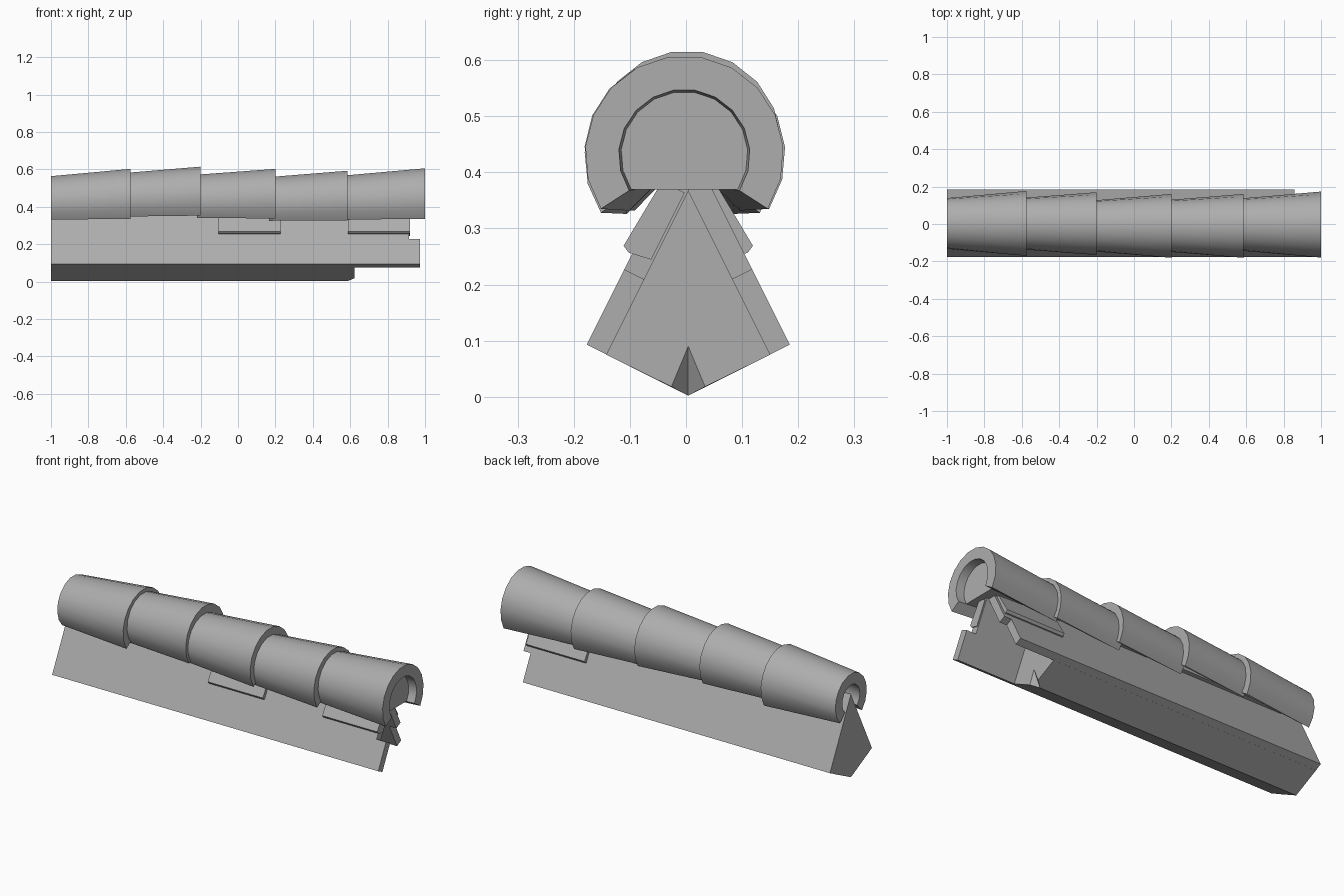
import bpy, bmesh, math

if "Cube" in bpy.data.objects:
    bpy.data.objects.remove(bpy.data.objects["Cube"])

clay = bpy.data.materials.new("grey_clay")
clay.use_nodes = True
grey = (0.42, 0.42, 0.42, 1)
clay.diffuse_color = grey
clay.node_tree.nodes["Principled BSDF"].inputs["Base Color"].default_value = grey

MID_Y = 0.004      # ridge line
SEGMENTS = 13      # facets round each ridge tile


def make(name, verts, faces, smooth=False):
    mesh = bpy.data.meshes.new(name)
    mesh.from_pydata(verts, [], faces)
    bm = bmesh.new()
    bm.from_mesh(mesh)
    bmesh.ops.recalc_face_normals(bm, faces=bm.faces)
    bm.to_mesh(mesh)
    bm.free()
    obj = bpy.data.objects.new(name, mesh)
    bpy.context.collection.objects.link(obj)
    mesh.materials.append(clay)
    if smooth:
        bpy.ops.object.select_all(action='DESELECT')
        obj.select_set(True)
        bpy.context.view_layer.objects.active = obj
        bpy.ops.object.shade_smooth_by_angle(angle=math.radians(32))
    return obj


def prism(name, profile, x0, x1):
    """Extrude a (y, z) profile along x."""
    n = len(profile)
    verts = [(x, y, z) for x in (x0, x1) for y, z in profile]
    faces = [list(range(n)), list(range(n, 2 * n))]
    faces += [(i, (i + 1) % n, n + (i + 1) % n, n + i) for i in range(n)]
    return make(name, verts, faces)


def on_slope(side, points):
    """Turn (distance up the slope, depth below it) into (y, z)."""
    c, s = 2 / math.sqrt(5), 1 / math.sqrt(5)
    return [(MID_Y + side * (0.181 - s * u - c * t), 0.093 + c * u - s * t)
            for u, t in points]


def arc(x, y, z, r, drop):
    """Open-bottomed arc whose ends lie the given angle below level."""
    step = (math.pi + 2 * drop) / SEGMENTS
    return [(x, y + r * math.cos(i * step - drop), z + r * math.sin(i * step - drop))
            for i in range(SEGMENTS + 1)]


def ridge_tile(name, x0, x1, y, z0, z1, r0, r1, wall=0.06):
    a0, a1 = math.asin(0.098 / r0), math.asin(0.096 / r1)
    rings = [arc(x0, y, z0, r0, a0), arc(x1, y, z1, r1, a1),
             arc(x1, y, z1, r1 - wall, a1), arc(x0, y, z0, r0 - wall, a0)]
    n = SEGMENTS + 1
    faces = []
    for k in range(4):
        a, b = k * n, (k + 1) % 4 * n
        faces += [(a + i, a + i + 1, b + i + 1, b + i) for i in range(SEGMENTS)]
    for i in (0, SEGMENTS):
        faces.append([i + k * n for k in range(4)])
    return make(name, sum(rings, []), faces, True)


# Overlapping tapered ridge tiles
tiles = [(-1.0, -0.575, 0.003, 0.43, 0.431, 0.136, 0.174),
         (-0.595, -0.2, 0.002, 0.446, 0.449, 0.138, 0.168),
         (-0.22, 0.2, -0.01, 0.438, 0.434, 0.136, 0.171),
         (0.165, 0.585, -0.01, 0.424, 0.424, 0.137, 0.171),
         (0.562, 1.0, -0.003, 0.43, 0.431, 0.139, 0.177)]
for i, t in enumerate(tiles):
    ridge_tile(f"ridge_tile_{i + 1}", *t)

# Mortar filling inside the tiles at the open end
fill = [arc(0.6, -0.003, 0.43, 0.082, 0.56), arc(0.955, -0.003, 0.431, 0.114, 0.57)]
n = SEGMENTS + 1
make("mortar_fill", fill[0] + fill[1],
     [list(range(n)), list(range(n, 2 * n))]
     + [(i, (i + 1) % n, n + (i + 1) % n, n + i) for i in range(n)])

# Mortar filling further along, out of sight from the narrow end
prism("inner_fill", [(y, z) for _, y, z in arc(0, 0, 0.432, 0.074, 0.6)], -0.88, 0.6)

# Roof slopes: lower and upper strip on each side, stepped at the broken end
lower = [(0, 0), (0.15, 0), (0.15, 0.04), (0, 0.04)]
upper = [(0.15, 0), (0.407, 0), (0.325, 0.04), (0.15, 0.04)]
for label, side, low_end, high_end in (("front", -1, 0.972, 0.915),
                                       ("back", 1, 0.857, 0.9)):
    prism(f"{label}_slope_lower", on_slope(side, lower), -1, low_end)
    prism(f"{label}_slope_upper", on_slope(side, upper), -1, high_end)

# Raised lugs under the tiles
lug = [(0.187, 0.035), (0.18, -0.006), (0.187, -0.02), (0.32, -0.01), (0.32, 0.035)]
for label, side, x0, x1 in (("front_middle", -1, -0.105, 0.228),
                            ("front_end", -1, 0.587, 0.92),
                            ("back_end", 1, 0.53, 0.885)):
    prism(f"{label}_lug", on_slope(side, lug), x0, x1)

# Kite-shaped core with a chipped lower corner at one end
w, end = 0.146, 0.622
core = [(-1, 0, 0.367), (-1, -w, 0.075), (-1, 0, 0.002), (-1, w, 0.075),
        (end, 0, 0.367), (end, -w, 0.075), (0.585, 0, 0.002), (end, w, 0.075),
        (end, -0.03, 0.018), (end, 0, 0.09), (end, 0.03, 0.018)]
make("core", [(x, y + MID_Y, z) for x, y, z in core],
     [(0, 1, 2, 3), (0, 4, 5, 1), (0, 3, 7, 4), (1, 5, 8, 6, 2), (3, 2, 6, 10, 7),
      (4, 9, 8, 5), (4, 7, 10, 9), (9, 6, 8), (9, 10, 6)])
